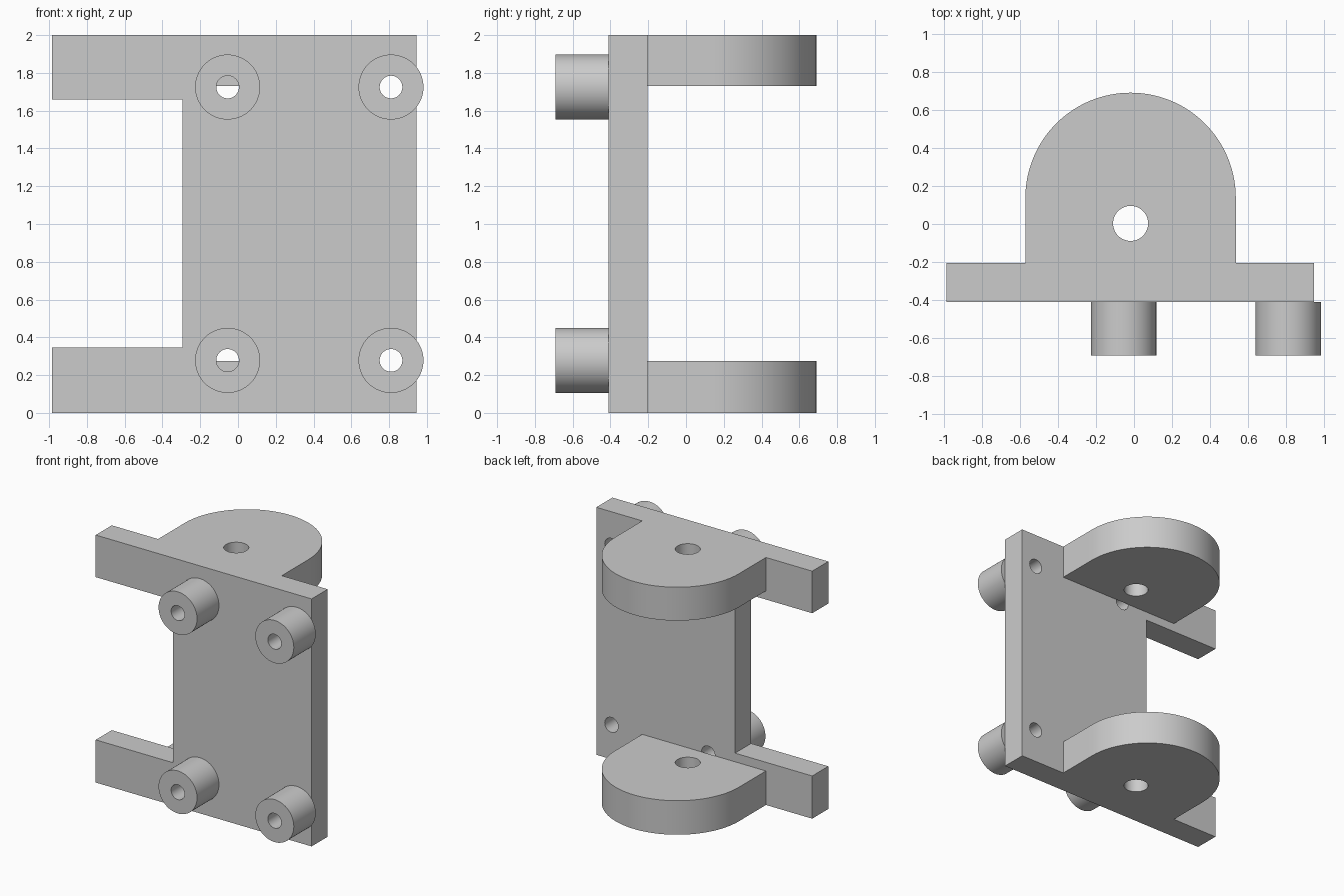
import bpy
import bmesh
from math import pi, sin, cos
from mathutils import Vector

cube = bpy.data.objects.get("Cube")
if cube:
    bpy.data.objects.remove(cube, do_unlink=True)

GREY = (0.6, 0.6, 0.6, 1.0)
grey = bpy.data.materials.new("light grey")
grey.use_nodes = True
grey.diffuse_color = GREY
grey.node_tree.nodes["Principled BSDF"].inputs["Base Color"].default_value = GREY


def arc(cx, cy, r, start=0.0, end=2 * pi, steps=64):
    """Points on an arc; a full circle leaves out the repeated last point."""
    count = steps if end - start >= 2 * pi else steps + 1
    return [(cx + r * cos(start + (end - start) * i / steps),
             cy + r * sin(start + (end - start) * i / steps)) for i in range(count)]


def extrude_profile(name, outline, holes, axis, low, high):
    """Solid from an outline with holes, extruded along y or z."""
    def place(a, b):
        return (a, low, b) if axis == "y" else (a, b, low)

    bm = bmesh.new()
    for loop in [outline] + holes:
        verts = [bm.verts.new(place(*p)) for p in loop]
        for i, v in enumerate(verts):
            bm.edges.new((v, verts[i - 1]))
    bmesh.ops.triangle_fill(bm, edges=bm.edges[:], use_beauty=True, use_dissolve=False)
    result = bmesh.ops.extrude_face_region(bm, geom=bm.faces[:], use_keep_orig=True)
    moved = [g for g in result["geom"] if isinstance(g, bmesh.types.BMVert)]
    step = high - low
    offset = Vector((0, step, 0)) if axis == "y" else Vector((0, 0, step))
    bmesh.ops.translate(bm, verts=moved, vec=offset)
    bmesh.ops.recalc_face_normals(bm, faces=bm.faces[:])
    mesh = bpy.data.meshes.new(name)
    bm.to_mesh(mesh)
    bm.free()
    mesh.materials.append(grey)
    obj = bpy.data.objects.new(name, mesh)
    bpy.context.collection.objects.link(obj)
    bpy.ops.object.select_all(action="DESELECT")
    obj.select_set(True)
    bpy.context.view_layer.objects.active = obj
    bpy.ops.object.shade_smooth_by_angle()
    return obj


FRONT, BACK = -0.41, -0.205
BOSS_X = {"right": -0.055, "left": 0.81}
BOSS_Z = {"lower": 0.278, "upper": 1.725}
BOLT_R = 0.06

# Mounting plate with a notch in its right side and four bolt holes
plate = [(-0.985, 0), (0.945, 0), (0.945, 2), (-0.985, 2),
         (-0.985, 1.66), (-0.295, 1.66), (-0.295, 0.345), (-0.985, 0.345)]
bolt_holes = [arc(x, z, BOLT_R, steps=48) for x in BOSS_X.values() for z in BOSS_Z.values()]
extrude_profile("mounting_plate", plate, bolt_holes, "y", FRONT, BACK)

# Hollow bosses on the front
for side, x in BOSS_X.items():
    for level, z in BOSS_Z.items():
        extrude_profile(f"{level}_{side}_boss", arc(x, z, 0.172),
                        [arc(x, z, BOLT_R, steps=48)], "y", -0.69, FRONT)

# Rounded lugs with pin holes at the back
LUG_X, LUG_R = -0.018, 0.553
lug = [(LUG_X - LUG_R, BACK), (LUG_X + LUG_R, BACK)] + arc(LUG_X, 0.137, LUG_R, 0, pi)
for level, low, high in (("lower", 0, 0.275), ("upper", 1.73, 2)):
    extrude_profile(f"{level}_lug", lug, [arc(LUG_X, 0.003, 0.092)], "z", low, high)
